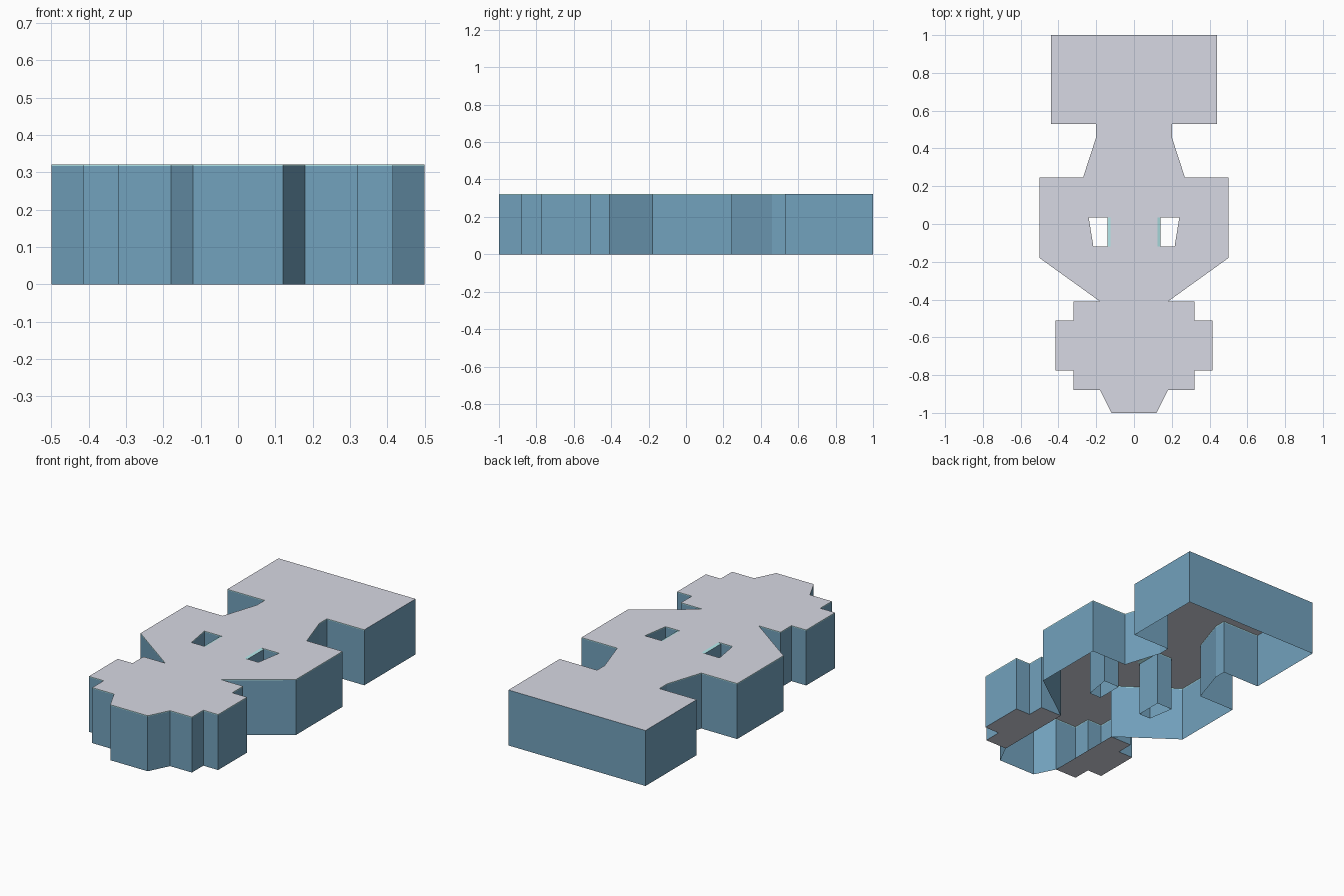
import bpy, bmesh

if "Cube" in bpy.data.objects:
    bpy.data.objects.remove(bpy.data.objects["Cube"])

H = 0.322   # slab height
TRIM = 0.005  # height of the pale edge band


def mirror_x(pts):
    return [(-x, y) for x, y in reversed(pts)]


def material(name, color):
    mat = bpy.data.materials.new(name)
    mat.diffuse_color = (*color, 1)
    mat.use_nodes = True
    mat.node_tree.nodes["Principled BSDF"].inputs["Base Color"].default_value = mat.diffuse_color
    return mat


TOP, WALL, EDGE = 0, 1, 2
mats = [material("pale_grey", (0.68, 0.69, 0.77)),
        material("steel_blue", (0.17, 0.36, 0.51)),
        material("pale_cyan", (0.45, 0.8, 0.82))]


def make_object(name, bm):
    mesh = bpy.data.meshes.new(name)
    for mat in mats:
        mesh.materials.append(mat)
    bm.to_mesh(mesh)
    bm.free()
    obj = bpy.data.objects.new(name, mesh)
    bpy.context.collection.objects.link(obj)
    return obj


# Right half of the outline, front to back, then mirrored (counter-clockwise)
half = [(0.12, -1), (0.18, -0.88), (0.32, -0.88), (0.32, -0.775), (0.415, -0.775),
        (0.415, -0.51), (0.32, -0.51), (0.32, -0.41), (0.18, -0.41), (0.5, -0.18),
        (0.5, 0.245), (0.27, 0.245), (0.2, 0.46), (0.2, 0.53), (0.44, 0.53), (0.44, 1)]
outline = half + mirror_x(half)

# Window shafts (clockwise, so walls face into the hole); inner side has a wider pale lip
hole_top = [(0.125, -0.12), (0.125, 0.035), (0.24, 0.035), (0.215, -0.12)]
hole_low = [(0.14, -0.12), (0.14, 0.035), (0.24, 0.035), (0.215, -0.12)]
loops = [(outline, outline), (hole_top, hole_low),
         (mirror_x(hole_top), mirror_x(hole_low))]

# Hollow shell: top plate with two holes, pale edge band, blue walls, open underneath
bm = bmesh.new()
rim = []
for top_pts, low_pts in loops:
    top = [bm.verts.new((x, y, H)) for x, y in top_pts]
    mid = [bm.verts.new((x, y, H - TRIM)) for x, y in low_pts]
    low = [bm.verts.new((x, y, 0)) for x, y in low_pts]
    n = len(top)
    for i in range(n):
        j = (i + 1) % n
        bm.faces.new((low[i], low[j], mid[j], mid[i])).material_index = WALL
        band = bm.faces.new((mid[i], mid[j], top[j], top[i]))
        # the rear block has no pale edge
        rear = min(top[i].co.y, top[j].co.y) > 0.5 and max(top[i].co.y, top[j].co.y) > 0.9
        band.material_index = WALL if rear else EDGE
        rim.append(bm.edges.get((top[i], top[j])))
fill = bmesh.ops.triangle_fill(bm, edges=rim, use_beauty=True, use_dissolve=False)
plate = [f for f in fill["geom"] if isinstance(f, bmesh.types.BMFace)]
for f in plate:
    f.material_index = TOP
    f.normal_update()
    if f.normal.z < 0:
        f.normal_flip()
bmesh.ops.dissolve_limit(bm, angle_limit=0.01, verts=[],
                         edges=list({e for f in plate for e in f.edges} - set(rim)))
make_object("hollow_body", bm)

# Bottom plates closing the two side lobes of the front section
lobe = half[1:9]
for name, pts in (("right_lobe_base", lobe), ("left_lobe_base", mirror_x(lobe))):
    bm = bmesh.new()
    bm.faces.new([bm.verts.new((x, y, 0)) for x, y in reversed(pts)])
    make_object(name, bm)
